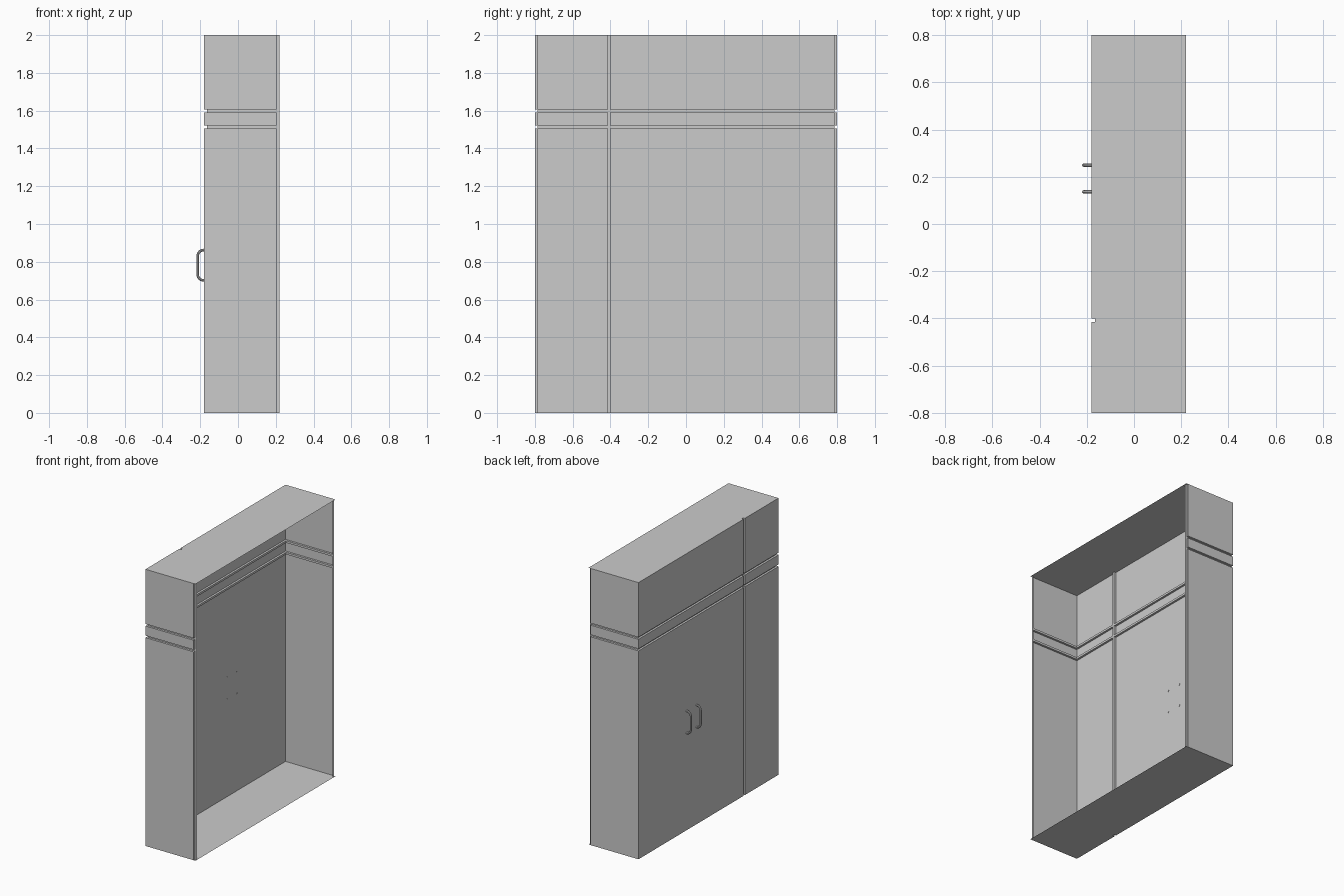
import bpy, bmesh, math

if "Cube" in bpy.data.objects:
    bpy.data.objects.remove(bpy.data.objects["Cube"])

FRONT, BACK, HALF = -0.18, 0.22, 0.8   # plan limits of the cabinet
D = 0.015                              # groove depth
SLOT = (-0.416, -0.400)                # vertical groove between doors


def add_mesh(name, bm):
    me = bpy.data.meshes.new(name)
    bm.to_mesh(me)
    bm.free()
    ob = bpy.data.objects.new(name, me)
    bpy.context.collection.objects.link(ob)
    return ob


def plan(i, z):
    """Open U outline of the cabinet, inset by i, with slot and back reveals."""
    x, y = FRONT + i, HALF - i
    pts = [(BACK, D - HALF), (BACK - D, D - HALF), (BACK - D, -y), (x, -y),
           (x, SLOT[0]), (FRONT + D, SLOT[0]), (FRONT + D, SLOT[1]), (x, SLOT[1]),
           (x, y), (BACK - D, y), (BACK - D, HALF - D), (BACK, HALF - D)]
    return [(px, py, z) for px, py in pts]


# Thin door and side panels with two horizontal grooves, open at the back
levels = [(0, 0)]
for lo, hi in ((1.506, 1.521), (1.59, 1.605)):
    levels += [(0, lo), (D, lo), (D, hi), (0, hi)]
levels.append((0, 2))
bm = bmesh.new()
rings = [[bm.verts.new(p) for p in plan(i, z)] for i, z in levels]
for a, b in zip(rings, rings[1:]):
    for k in range(len(a) - 1):
        bm.faces.new((a[k + 1], a[k], b[k], b[k + 1]))
bmesh.ops.remove_doubles(bm, verts=bm.verts, dist=1e-5)
bmesh.ops.dissolve_degenerate(bm, edges=bm.edges, dist=1e-5)
bmesh.ops.recalc_face_normals(bm, faces=bm.faces)
add_mesh("cabinet_panels", bm)


# Top and bottom boards, notched for the vertical groove
def board(name, z):
    bm = bmesh.new()
    pts = [(BACK, -HALF)] + [p[:2] for p in plan(0, z)[3:9]] + [(BACK, HALF)]
    f = bm.faces.new([bm.verts.new((x, y, z)) for x, y in pts])
    f.normal_update()
    if (f.normal.z > 0) != (z > 0):
        f.normal_flip()
    add_mesh(name, bm)


board("top_board", 2)
board("bottom_board", 0)


# Bent bar handles
def handle(name, y, z0=0.702, z1=0.862, xo=-0.213, xi=-0.178, r=0.03, t=0.007):
    path = [(xi, z0)]
    for cz, start in ((z0 + r, 270), (z1 - r, 180)):
        for k in range(7):
            a = math.radians(start - 15 * k)
            path.append((xo + r + r * math.cos(a), cz + r * math.sin(a)))
    path.append((xi, z1))
    cu = bpy.data.curves.new(name, 'CURVE')
    cu.dimensions = '3D'
    cu.bevel_depth = t
    cu.bevel_resolution = 2
    cu.use_fill_caps = True
    sp = cu.splines.new('POLY')
    sp.points.add(len(path) - 1)
    for p, (x, z) in zip(sp.points, path):
        p.co = (x, y, z, 1)
    ob = bpy.data.objects.new(name, cu)
    bpy.context.collection.objects.link(ob)
    bpy.ops.object.select_all(action='DESELECT')
    ob.select_set(True)
    bpy.context.view_layer.objects.active = ob
    bpy.ops.object.convert(target='MESH')
    bpy.ops.object.shade_smooth_by_angle()


handle("handle_left", 0.249)
handle("handle_right", 0.136)
